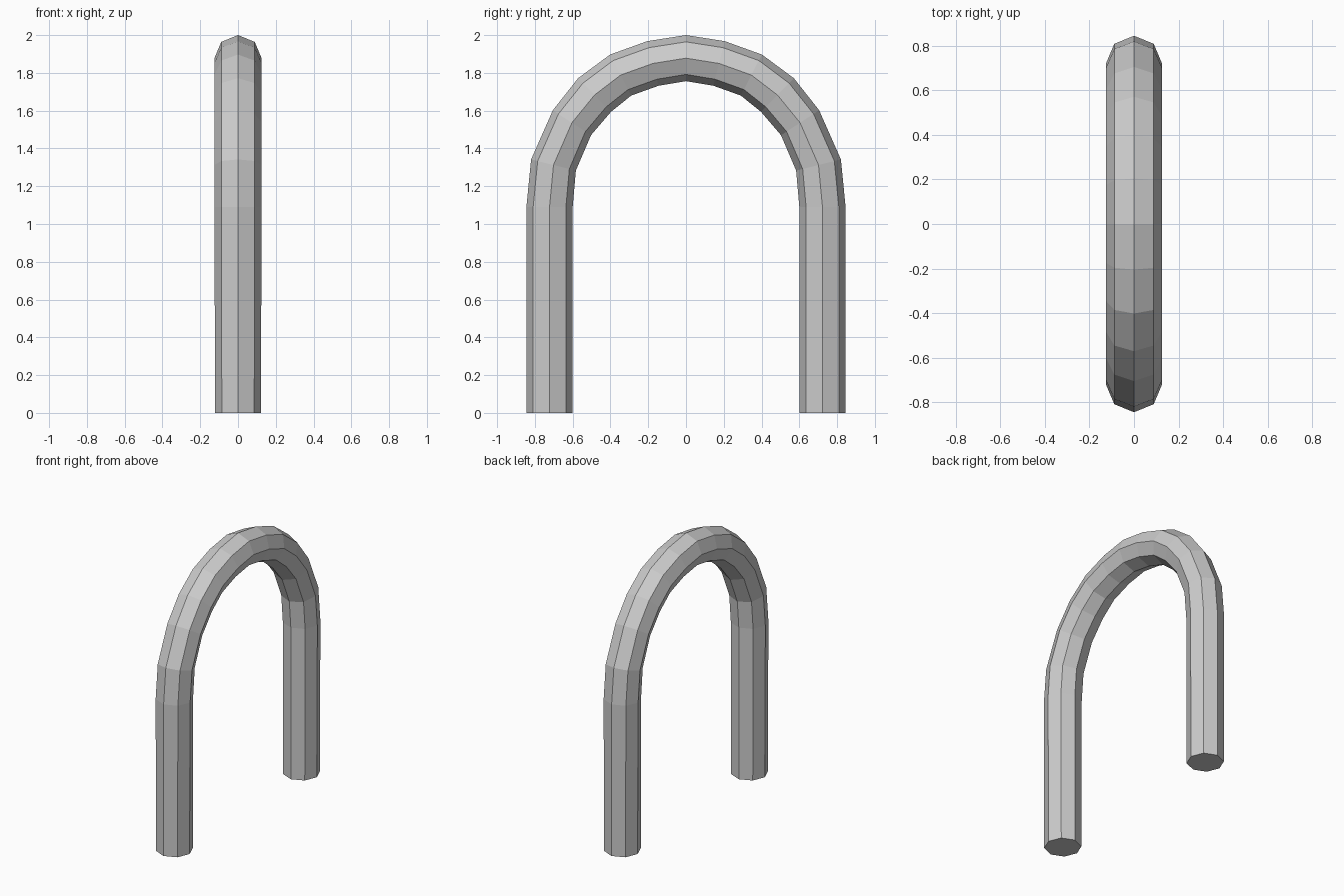
import bpy, bmesh
from math import sin, cos, pi
from mathutils import Vector

if "Cube" in bpy.data.objects:
    bpy.data.objects.remove(bpy.data.objects["Cube"])

SIDES = 8
# Half of the arch: outer (y, z), inner (y, z), half width in x
half = [
    ((0.845, 0.0), (0.60, 0.0), 0.121),
    ((0.845, 1.09), (0.60, 1.09), 0.125),
    ((0.82, 1.342), (0.583, 1.283), 0.125),
    ((0.705, 1.602), (0.503, 1.47), 0.125),
    ((0.571, 1.772), (0.397, 1.594), 0.125),
    ((0.402, 1.897), (0.29, 1.68), 0.125),
    ((0.205, 1.968), (0.145, 1.732), 0.125),
    ((0.0, 2.0), (0.0, 1.756), 0.125),
]
mirrored = [((-o[0], o[1]), (-i[0], i[1]), w) for o, i, w in reversed(half[:-1])]
stations = half + mirrored

# Octagonal tube lofted along the arch
bm = bmesh.new()
rings = []
for o, i, w in stations:
    outer, inner = Vector((0, *o)), Vector((0, *i))
    mid, arm = (outer + inner) / 2, (outer - inner) / 2
    rings.append([bm.verts.new(mid + arm * cos(2 * pi * k / SIDES)
                               + Vector((w * sin(2 * pi * k / SIDES), 0, 0)))
                  for k in range(SIDES)])
for a, b in zip(rings, rings[1:]):
    for k in range(SIDES):
        n = (k + 1) % SIDES
        bm.faces.new((a[k], a[n], b[n], b[k]))

# Flat feet
bm.faces.new(rings[0])
bm.faces.new(rings[-1])
bmesh.ops.recalc_face_normals(bm, faces=bm.faces[:])

mesh = bpy.data.meshes.new("arch_tube")
bm.to_mesh(mesh)
bm.free()
bpy.context.collection.objects.link(bpy.data.objects.new("arch_tube", mesh))
